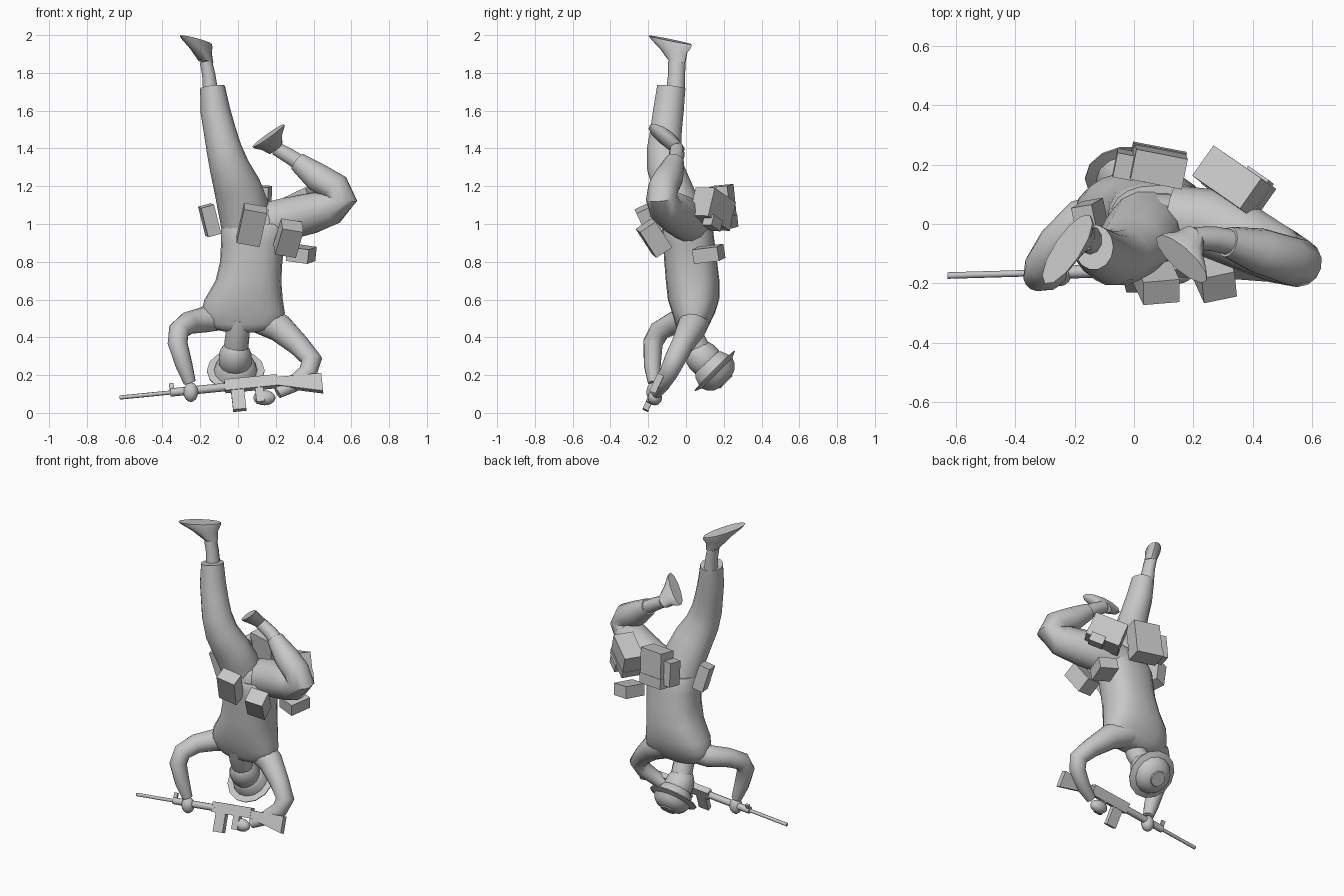
import bpy, bmesh, math
from mathutils import Vector, Matrix

if "Cube" in bpy.data.objects:
    bpy.data.objects.remove(bpy.data.objects["Cube"])

grey = bpy.data.materials.new("plain grey")
grey.diffuse_color = (0.57, 0.57, 0.57, 1)
grey.use_nodes = True
grey.node_tree.nodes["Principled BSDF"].inputs["Base Color"].default_value = grey.diffuse_color


def finish(name, bm, angle=45):
    bmesh.ops.recalc_face_normals(bm, faces=bm.faces)
    mesh = bpy.data.meshes.new(name)
    bm.to_mesh(mesh)
    bm.free()
    mesh.materials.append(grey)
    mesh.shade_smooth()
    mesh.set_sharp_from_angle(angle=math.radians(angle))
    ob = bpy.data.objects.new(name, mesh)
    bpy.context.collection.objects.link(ob)
    return ob


def tube(name, rings, ref=(1, 0, 0), normal=None, sides=14, angle=50, power=1):
    """Skin rings (x, y, z, radius along ref, other radius); power < 1 squares them."""
    def bow(c):
        return math.copysign(abs(c) ** power, c)

    bm = bmesh.new()
    pts = [Vector(r[:3]) for r in rings]
    loops = []
    for i, r in enumerate(rings):
        if normal:
            t = Vector(normal).normalized()
        else:
            a, b = pts[max(i - 1, 0)], pts[min(i + 1, len(pts) - 1)]
            t = (pts[i] - a).normalized() + (b - pts[i]).normalized()
            t.normalize()
        u = Vector(ref)
        u = (u - t * u.dot(t)).normalized()
        v = t.cross(u)
        ra, rb = r[3], r[-1]
        loops.append([bm.verts.new(pts[i] + u * ra * bow(math.cos(k * math.tau / sides))
                                   + v * rb * bow(math.sin(k * math.tau / sides)))
                      for k in range(sides)])
    for a, b in zip(loops, loops[1:]):
        for k in range(sides):
            n = (k + 1) % sides
            bm.faces.new((a[k], a[n], b[n], b[k]))
    bm.faces.new(loops[0])
    bm.faces.new(loops[-1])
    return finish(name, bm, angle)


def frame(center, up, right):
    z = Vector(up).normalized()
    x = Vector(right)
    x = (x - z * x.dot(z)).normalized()
    m = Matrix((x, z.cross(x), z)).transposed().to_4x4()
    m.translation = center
    return m


def box(name, m, center, half, taper=None):
    """Box in frame m; taper = (low z, high z) of its +x end."""
    bm = bmesh.new()
    bmesh.ops.create_cube(bm, size=2)
    for v in bm.verts:
        end = v.co.x > 0
        top = v.co.z > 0
        v.co = Vector(v.co[i] * half[i] + center[i] for i in range(3))
        if taper and end:
            v.co.z = taper[top]
    bm.transform(m)
    return finish(name, bm, 20)


def ball(name, center, radii, up=(0, 0, 1), right=(1, 0, 0)):
    bm = bmesh.new()
    bmesh.ops.create_uvsphere(bm, u_segments=14, v_segments=9, radius=1)
    bm.transform(frame(center, up, right) @ Matrix.Diagonal((*radii, 1)))
    return finish(name, bm, 60)


# Torso, upside down with shoulders at the bottom
tube("torso", [(.02, .03, .425, .06, .045), (.03, .03, .44, .15, .07),
               (.03, .035, .47, .212, .09), (.026, .04, .53, .222, .114),
               (.03, .04, .60, .207, .136), (.055, .035, .70, .174, .142),
               (.07, .025, .80, .165, .14), (.078, .015, .90, .168, .137),
               (.088, .008, .97, .178, .135), (.088, .008, 1.0, .168, .122)],
     normal=(0, 0, 1), sides=20, power=.8)
tube("pelvis", [(.085, .0, .94, .15, .115), (.09, -.005, 1.02, .155, .105),
                (.09, -.01, 1.07, .12, .085), (.085, -.015, 1.1, .07, .05)],
     normal=(0, 0, 1), sides=18)

# Straight leg
tube("straight_leg", [(.04, 0, .97, .125, .115), (.025, -.035, 1.1, .135, .11),
                      (-.005, -.075, 1.2, .125, .105),
                      (-.045, -.11, 1.3, .106, .098), (-.075, -.115, 1.4, .093),
                      (-.098, -.105, 1.5, .085), (-.12, -.093, 1.6, .079, .083),
                      (-.135, -.078, 1.725, .066, .077)])
# Bent leg
tube("bent_leg", [(.13, .02, 1.0, .11), (.25, .005, 1.025, .115), (.38, -.05, 1.055, .11),
                  (.49, -.105, 1.09, .098), (.55, -.13, 1.135, .083), (.515, -.12, 1.192, .081),
                  (.42, -.09, 1.248, .077), (.315, -.06, 1.33, .052)], ref=(0, 1, 0))


def boot(name, shin, heel, toe, up):
    """Ankle shaft running into a flat sole from heel to toe."""
    tube(name + "_shaft", shin, ref=(0, 1, 0), sides=10)
    heel, toe, ankle = Vector(heel), Vector(toe), Vector(shin[-1][:3])
    f = (toe - heel) / 2
    sole = (heel + toe) / 2
    up = Vector(up)
    normal = up - f * (up.dot(f) / f.dot(f))
    tube(name, [(*ankle, .05, .036), (*ankle.lerp(sole, .5), f.length * .62, .042),
                (*ankle.lerp(sole, .85), f.length * .93, .047), (*sole, f.length, .045)],
         ref=f, normal=normal, sides=12)


boot("raised_boot", [(-.145, -.055, 1.70, .05, .042), (-.155, -.05, 1.79, .045, .037),
                     (-.17, -.048, 1.86, .046, .034)],
     (-.148, .03, 1.95), (-.3, -.2, 1.999), (0, 0, 1))
boot("bent_boot", [(.34, -.065, 1.315, .045), (.27, -.05, 1.36, .042), (.2, -.048, 1.4, .038)],
     (.075, -.045, 1.41), (.245, -.19, 1.525), (-.63, -.16, .63))

# Arms and hands
tube("left_arm", [(-.08, .04, .51, .07), (-.18, .015, .493, .068), (-.265, -.065, .475, .06),
                  (-.313, -.14, .435, .056), (-.32, -.175, .37, .053), (-.285, -.178, .25, .045),
                  (-.255, -.17, .16, .032)], ref=(1, -1, 0))
tube("right_arm", [(.1, .05, .51, .085), (.22, .03, .45, .077), (.32, -.02, .36, .06),
                   (.39, -.06, .28, .056), (.37, -.09, .215, .05), (.29, -.13, .15, .043),
                   (.21, -.155, .105, .03)], ref=(0, 1, 0))
ball("left_hand", (-.25, -.17, .11), (.04, .04, .052))
ball("right_hand", (.14, -.165, .08), (.06, .038, .04))

# Neck, head and brimmed helmet
axis = Vector((0, .7, -.7)).normalized()
tube("neck", [(.005, -.005, .5, .06), (-.002, .02, .42, .064), (-.012, .07, .33, .065)])
ball("head", (-.015, .095, .285), (.09, .09, .115), axis)
brim = Vector((-.012, .15, .225))
tube("helmet", [(*(brim + axis * h), r) for h, r in
                ((-.06, .085), (-.045, .1), (-.003, .115), (0, .153), (.006, .153), (.02, .118),
                 (.05, .104), (.073, .08), (.083, .05), (.09, .047))],
     normal=axis, sides=14, angle=30)

# Rifle, laid along its own tilted frame
gun = frame((0, -.155, .143), Vector((0, .42, .9)) - Vector((1, .03, .1)) * .1, (1, .03, .1))


def pipe(name, x0, x1, r):
    tube(name, [(*(gun @ Vector((x, 0, 0))), r) for x in (x0, x1)], ref=(0, 1, 0), sides=8)


pipe("barrel", -.63, -.34, .011)
pipe("fore_grip", -.36, -.05, .022)
box("front_sight", gun, (-.35, 0, .025), (.012, .007, .026))
box("receiver", gun, (.07, 0, .005), (.14, .02, .032))
box("magazine", gun, (-.005, 0, -.08), (.035, .016, .062))
box("pistol_grip", gun, (.11, 0, -.06), (.022, .016, .05))
box("stock", gun, (.32, 0, 0), (.125, .018, .022), taper=(-.085, .02))

# Belt pouches and packs: name, centre, half size, up, right
bags = [
    ("front_pouch", (.073, -.188, .995), (.062, .042, .1), (.2, -.42, .9), (1, 0, 0)),
    ("hip_pouch", (.267, -.17, .925), (.057, .05, .083), (.25, -.55, .85), (1, .1, 0)),
    ("side_pouch", (-.15, .03, 1.02), (.036, .042, .08), (-.25, -.15, 1), (1, .2, 0)),
    ("small_pouch", (.335, .12, .842), (.06, .07, .038), (.1, -.15, 1), (1, -.3, -.15)),
    ("back_pack", (.08, .195, 1.09), (.088, .052, .113), (.04, -.1, 1), (1, -.2, 0)),
    ("flask_pouch", (-.03, .2, 1.08), (.034, .042, .078), (0, -.1, 1), (1, -.2, 0)),
    ("hip_pack", (.335, .14, 1.08), (.105, .062, .08), (-.28, .22, .9), (.75, -.52, .33)),
]
for name, c, half, up, right in bags:
    m = frame(c, up, right)
    box(name, m, (0, 0, 0), half)
    if name.endswith("pack"):
        # Closing flap around the lower part, outer pocket on the hip pack
        box(name + "_flap", m, (0, 0, -half[2] * .72),
            (half[0] + .003, half[1] + .003, half[2] * .29))
        if name == "hip_pack":
            box("hip_pack_pocket", m, (.03, .045, -.09), (.045, .03, .03))
